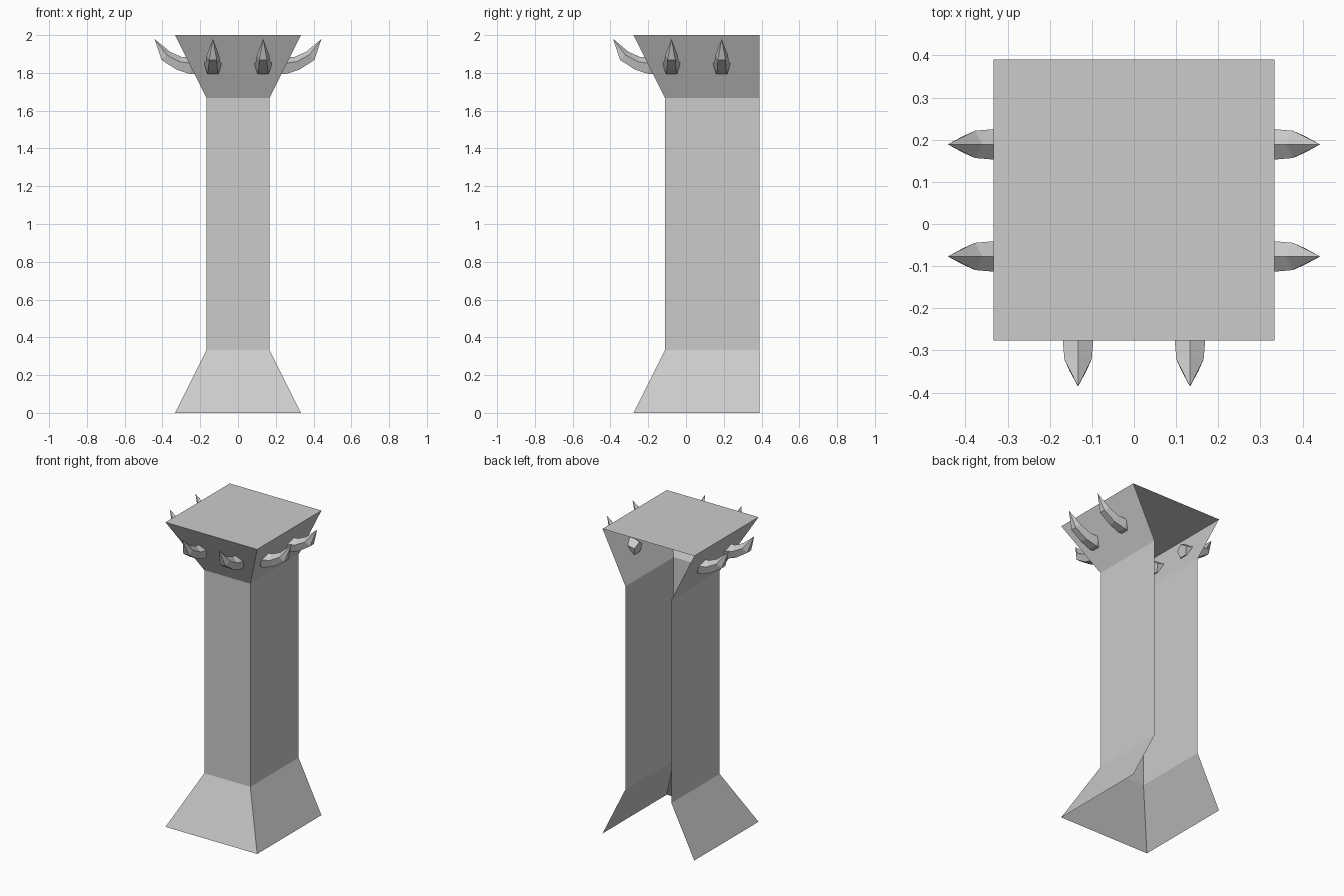
import bpy, bmesh, math
from mathutils import Vector

if "Cube" in bpy.data.objects:
    bpy.data.objects.remove(bpy.data.objects["Cube"])

CY = 0.056      # depth of the pillar axis
BACK = 0.39     # open back plane


def finish(bm, name):
    me = bpy.data.meshes.new(name)
    bm.to_mesh(me)
    bm.free()
    ob = bpy.data.objects.new(name, me)
    bpy.context.collection.objects.link(ob)
    return ob


def u_shell(name, levels, cap=False):
    """Three-sided wall, open at the back, lofted through (half width, z) levels."""
    bm = bmesh.new()
    rings = [[bm.verts.new(p) for p in ((-w, BACK, z), (-w, CY - w, z),
                                        (w, CY - w, z), (w, BACK, z))]
             for w, z in levels]
    for a, b in zip(rings, rings[1:]):
        for i in range(3):
            bm.faces.new((a[i], a[i + 1], b[i + 1], b[i]))
    if cap:
        bm.faces.new(rings[-1])
    bmesh.ops.recalc_face_normals(bm, faces=bm.faces)
    if cap:  # keep the cap facing up
        if max(bm.faces, key=lambda f: f.calc_center_median().z).normal.z < 0:
            bmesh.ops.reverse_faces(bm, faces=bm.faces)
    return finish(bm, name)


# Pillar: flared foot, shaft, flared capital with flat top
u_shell("pillar_base", [(0.333, 0), (0.167, 0.333)])
u_shell("pillar_shaft", [(0.167, 0.333), (0.167, 1.667)])
u_shell("pillar_capital", [(0.167, 1.667), (0.333, 2.0)], cap=True)

# Curved spike: (distance from axis, z, radius) along its centre line
PATH = [(0.215, 1.828, 0.044), (0.25, 1.835, 0.05), (0.315, 1.848, 0.04),
        (0.385, 1.888, 0.034)]
TIP = (0.442, 1.98)


def spike(name, offset, turn):
    bm = bmesh.new()
    pts = [Vector((0, -d, z)) for d, z, _ in PATH] + [Vector((0, -TIP[0], TIP[1]))]
    rings = []
    for i, (_, _, r) in enumerate(PATH):
        t = (pts[i + 1] - pts[max(i - 1, 0)]).normalized()
        side = Vector((1, 0, 0))
        up = t.cross(side)
        if up.z < 0:
            up = -up
        rings.append([bm.verts.new(pts[i] + r * (side * math.sin(a) + up * math.cos(a)))
                      for a in (k * math.tau / 5 for k in range(5))])
    tip = bm.verts.new(pts[-1])
    bm.faces.new(rings[0])
    for k in range(5):
        n = (k + 1) % 5
        for a, b in zip(rings, rings[1:]):
            bm.faces.new((a[k], a[n], b[n], b[k]))
        bm.faces.new((rings[-1][k], rings[-1][n], tip))
    bmesh.ops.recalc_face_normals(bm, faces=bm.faces)
    ob = finish(bm, name)
    c, s = math.cos(turn), math.sin(turn)
    ob.location = (c * offset, CY + s * offset, 0)
    ob.rotation_euler.z = turn


# Two spikes on the front and on each side of the capital
for label, turn in (("front", 0), ("right", math.pi / 2), ("left", -math.pi / 2)):
    for i, off in enumerate((-0.133, 0.133)):
        spike(f"{label}_spike_{i + 1}", off, turn)
